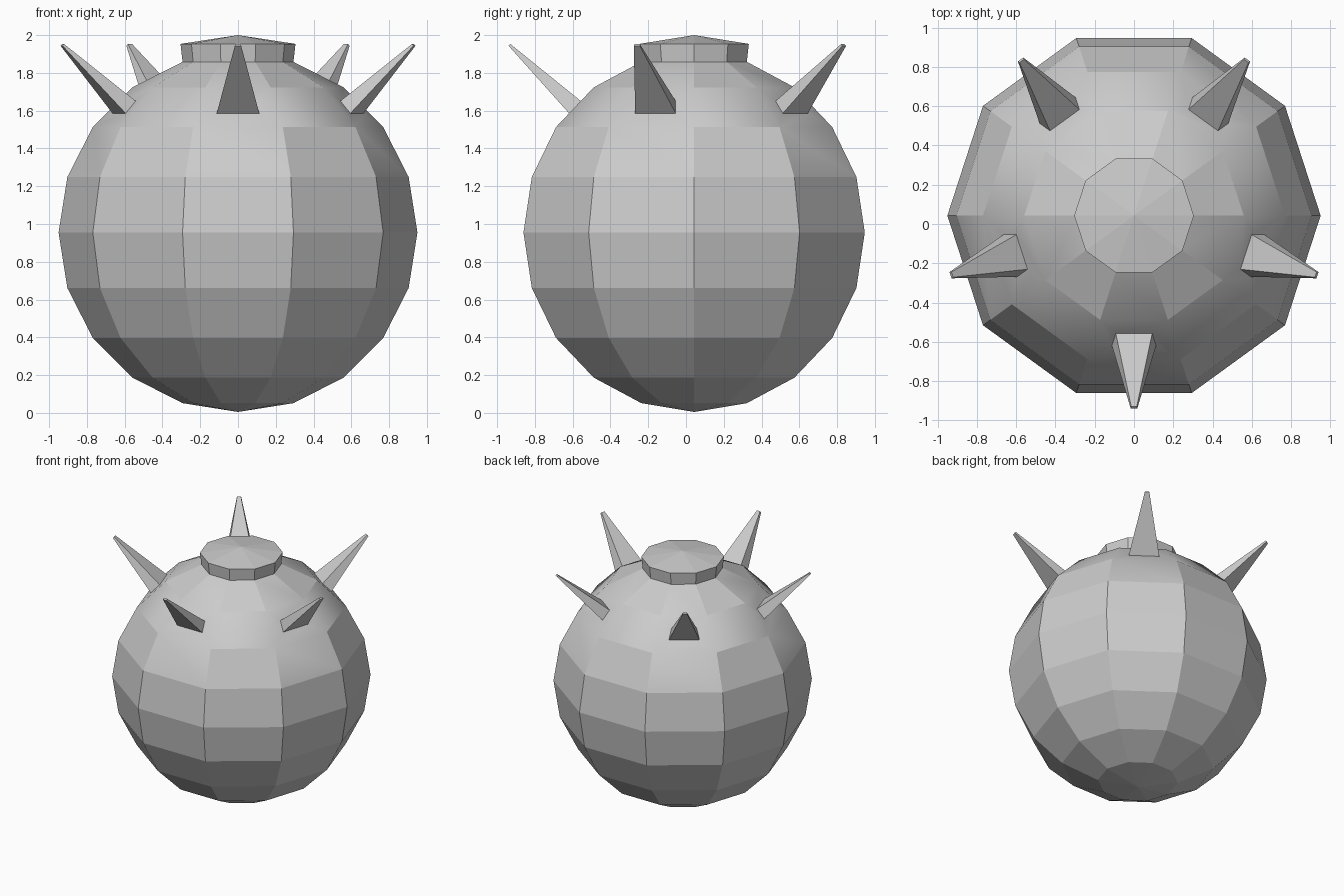
import bpy, bmesh
from math import sin, cos, pi

if "Cube" in bpy.data.objects:
    bpy.data.objects.remove(bpy.data.objects["Cube"])

SEG, R, CY, CZ = 10, 0.95, 0.043, 0.955

bm = bmesh.new()

# faceted ball: ten rings by ten segments
rings = []
for i in range(1, 10):
    p = pi * i / 10
    rings.append([bm.verts.new((R * sin(p) * cos(2 * pi * j / SEG),
                                CY + R * sin(p) * sin(2 * pi * j / SEG),
                                CZ + R * cos(p))) for j in range(SEG)])
top = bm.verts.new((0, CY, CZ + R))
bottom = bm.verts.new((0, CY, CZ - R))
bands = []
for a, b in zip(rings, rings[1:]):
    bands.append([bm.faces.new((a[j], b[j], b[(j + 1) % SEG], a[(j + 1) % SEG]))
                  for j in range(SEG)])
cap = [bm.faces.new((top, rings[0][j], rings[0][(j + 1) % SEG])) for j in range(SEG)]
for j in range(SEG):
    bm.faces.new((bottom, rings[-1][(j + 1) % SEG], rings[-1][j]))
bm.normal_update()

# soft shading around the spikes
spike_faces = bands[1][1::2]
for f in bands[0][1::2] + bands[1] + bands[2][1::2]:
    f.smooth = True

# spikes: inset every other upper face, pull it out and taper it
bmesh.ops.inset_individual(bm, faces=spike_faces, thickness=0.1, use_even_offset=True)
for f in spike_faces:
    n = f.normal.copy()
    tip = bmesh.ops.extrude_discrete_faces(bm, faces=[f])["faces"][0]
    c = tip.calc_center_median()
    for v in tip.verts:
        v.co = c + (v.co - c) * 0.15 + n * 0.478
    tip.smooth = False
    for e in tip.edges:
        for g in e.link_faces:
            g.smooth = False

# raised lid on top
ext = bmesh.ops.extrude_face_region(bm, geom=cap)["geom"]
bmesh.ops.delete(bm, geom=[f for f in cap if f.is_valid], context='FACES')
for v in (g for g in ext if isinstance(g, bmesh.types.BMVert)):
    v.co.x *= 1.037
    v.co.y = CY + (v.co.y - CY) * 1.037
    v.co.z += 0.095
bmesh.ops.delete(bm, geom=[v for v in bm.verts if not v.link_faces], context='VERTS')
bmesh.ops.recalc_face_normals(bm, faces=bm.faces)

# keep flat faces and hard edges crisp
for e in bm.edges:
    if len(e.link_faces) == 2 and e.calc_face_angle(0) > 0.6:
        e.smooth = False

me = bpy.data.meshes.new("spiked_ball")
bm.to_mesh(me)
bm.free()
ob = bpy.data.objects.new("spiked_ball", me)
bpy.context.collection.objects.link(ob)
